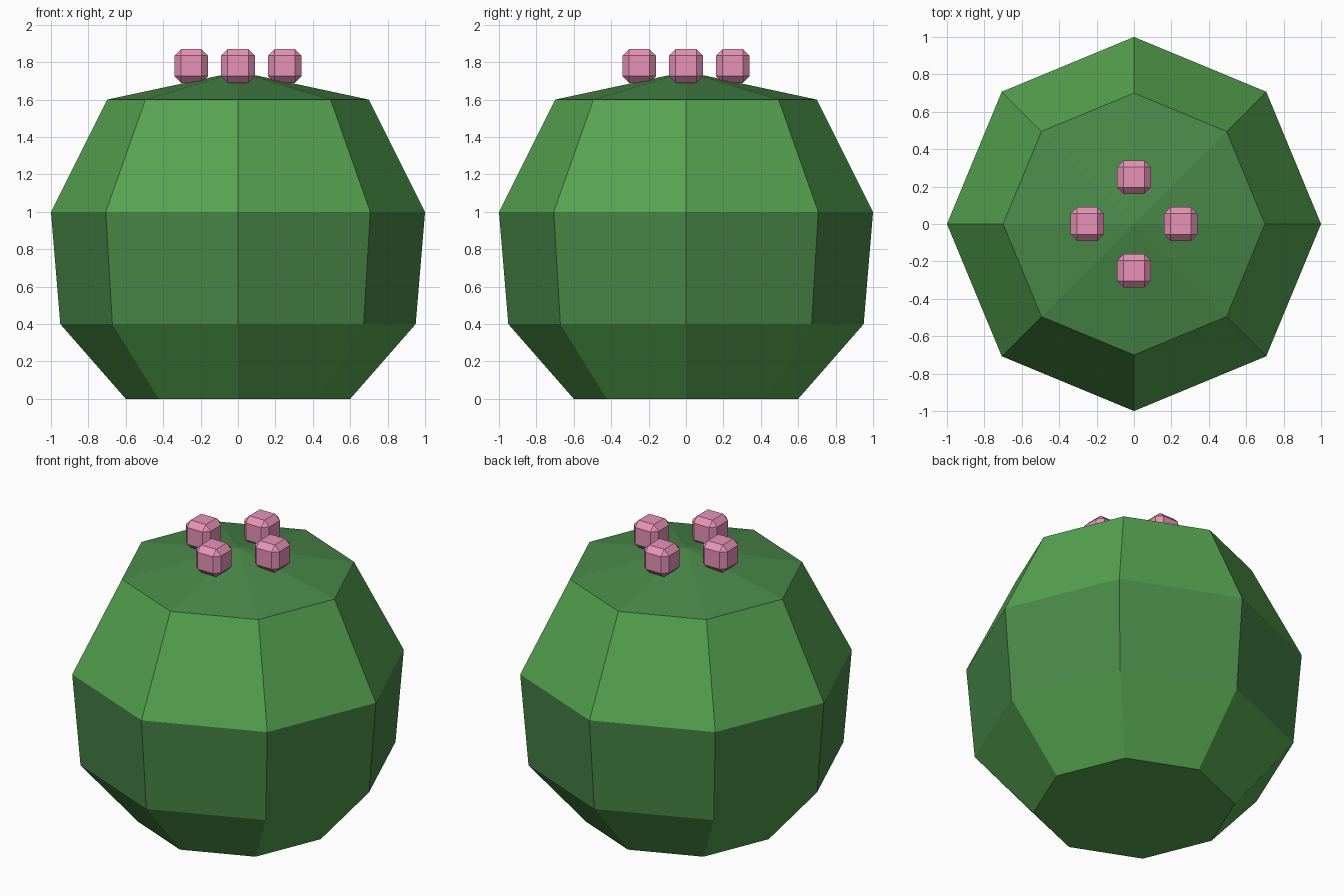
import bpy
import bmesh
from math import cos, sin, tau

SIDES = 8


def make_material(name, rgb):
    mat = bpy.data.materials.new(name)
    mat.use_nodes = True
    color = (*rgb, 1.0)
    mat.diffuse_color = color
    mat.node_tree.nodes["Principled BSDF"].inputs["Base Color"].default_value = color
    return mat


def make_object(name, bm, materials):
    bmesh.ops.recalc_face_normals(bm, faces=bm.faces[:])
    mesh = bpy.data.meshes.new(name)
    bm.to_mesh(mesh)
    bm.free()
    for mat in materials:
        mesh.materials.append(mat)
    obj = bpy.data.objects.new(name, mesh)
    bpy.context.collection.objects.link(obj)
    return obj


default_cube = bpy.data.objects.get("Cube")
if default_cube:
    bpy.data.objects.remove(default_cube, do_unlink=True)

light_green = make_material("light green", (0.093, 0.375, 0.081))
dark_green = make_material("dark green", (0.068, 0.25, 0.066))
pink = make_material("flower pink", (0.9, 0.325, 0.53))

# Eight-sided body: rings of (radius, height), flat base, pointed cap
profile = [(0.6, 0.0), (0.95, 0.4), (1.0, 1.0), (0.7, 1.6)]
bm = bmesh.new()
rings = [[bm.verts.new((r * cos(tau * i / SIDES), r * sin(tau * i / SIDES), z))
          for i in range(SIDES)] for r, z in profile]
apex = bm.verts.new((0, 0, 1.75))
bm.faces.new(rings[0][::-1])
for lower, upper in zip(rings, rings[1:]):
    for i in range(SIDES):
        j = (i + 1) % SIDES
        bm.faces.new((lower[i], lower[j], upper[j], upper[i]))
for i in range(SIDES):
    bm.faces.new((rings[-1][i], rings[-1][(i + 1) % SIDES], apex))

# Darker middle band and cap
for face in bm.faces:
    z = face.calc_center_median().z
    face.material_index = int(0.5 < z < 1.0 or z > 1.6)
make_object("cactus_body", bm, [light_green, dark_green])

# Four chamfered flower buds around the top
for name, x, y in (("left", 1, 0), ("right", -1, 0), ("front", 0, -1), ("back", 0, 1)):
    bm = bmesh.new()
    bmesh.ops.create_cube(bm, size=0.18)
    bmesh.ops.bevel(bm, geom=bm.edges[:], offset=0.035, segments=1, affect="EDGES")
    bud = make_object(f"{name}_flower_bud", bm, [pink])
    bud.location = (0.25 * x, 0.25 * y, 1.78)
